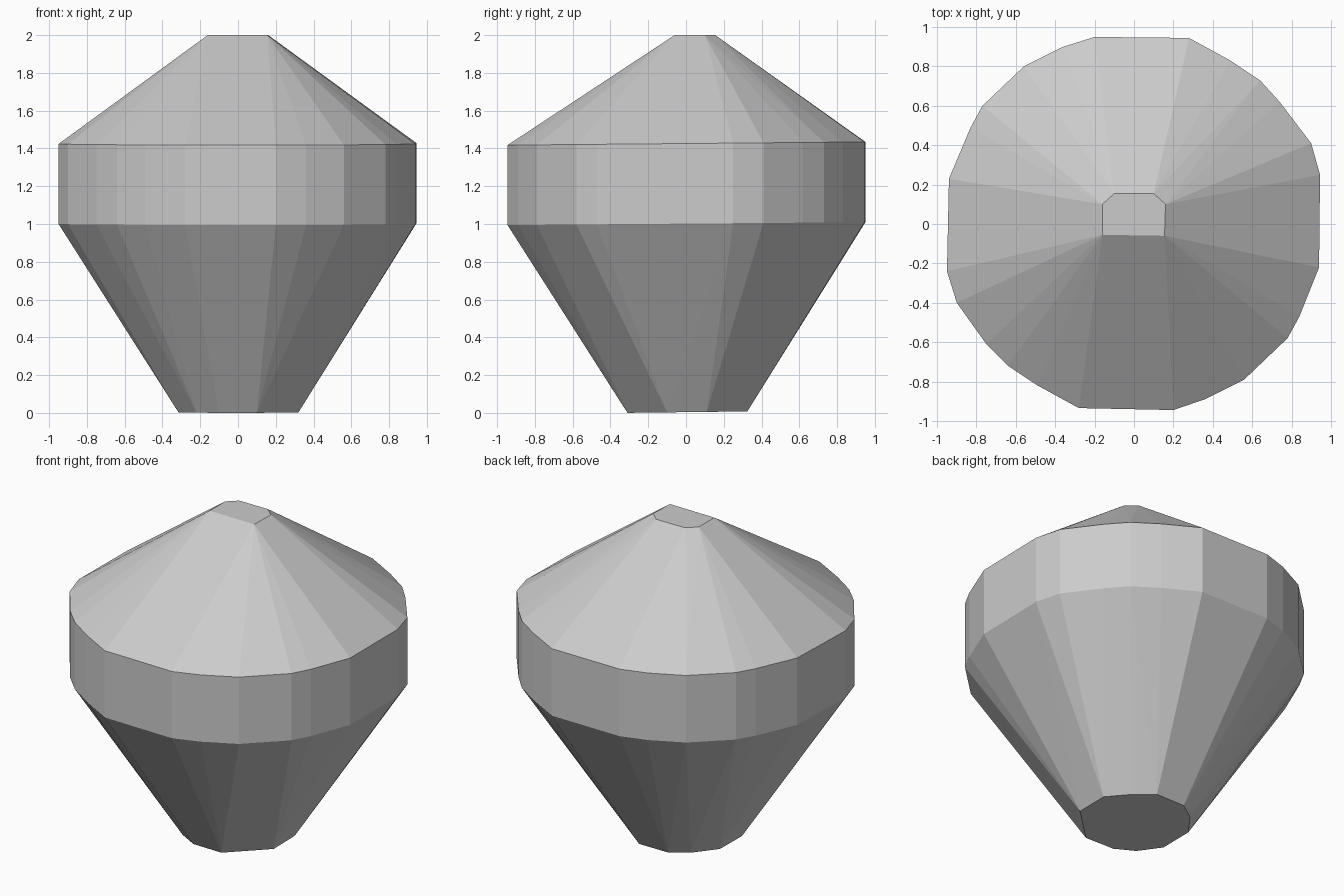
import bpy, bmesh

# Irregular cross-sections, read as x, y outlines
GIRDLE = [(-0.20, 0.95), (0.28, 0.945), (0.49, 0.83), (0.64, 0.73), (0.74, 0.62),
          (0.90, 0.41), (0.945, 0.25), (0.94, -0.22), (0.84, -0.47), (0.78, -0.58),
          (0.56, -0.79), (0.36, -0.89), (0.20, -0.945), (-0.28, -0.935), (-0.49, -0.82),
          (-0.64, -0.72), (-0.75, -0.61), (-0.90, -0.40), (-0.95, -0.24), (-0.94, 0.23),
          (-0.83, 0.49), (-0.77, 0.60), (-0.56, 0.80), (-0.36, 0.90)]
BASE = [(0.10, 0.325), (0.21, 0.235), (0.32, 0.11), (0.32, -0.10), (0.10, -0.31),
        (-0.10, -0.305), (-0.22, -0.24), (-0.315, -0.11), (-0.315, 0.11),
        (-0.21, 0.25), (-0.10, 0.325)]
TOP = [(-0.10, 0.155), (0.10, 0.155), (0.16, 0.10), (0.155, -0.06),
       (-0.16, -0.055), (-0.16, 0.10)]

grey = bpy.data.materials.new("stone grey")
grey.diffuse_color = (0.6, 0.6, 0.6, 1)

# Faceted body: hull around four slightly tilted outlines
bm = bmesh.new()
for outline, z, tilt in ((BASE, 0.004, 0.012), (GIRDLE, 1.002, 0.008),
                         (GIRDLE, 1.426, 0.009), (TOP, 2.0, 0.0)):
    for x, y in outline:
        bm.verts.new((x, y, z + tilt * y))
hull = bmesh.ops.convex_hull(bm, input=bm.verts)
loose = [v for v in bm.verts if not v.link_faces]
bmesh.ops.delete(bm, geom=loose, context='VERTS')
bmesh.ops.dissolve_limit(bm, angle_limit=0.01, verts=bm.verts, edges=bm.edges)
bmesh.ops.recalc_face_normals(bm, faces=bm.faces)

mesh = bpy.data.meshes.new("faceted_body")
bm.to_mesh(mesh)
bm.free()
mesh.materials.append(grey)
body = bpy.data.objects.new("faceted_body", mesh)
bpy.context.collection.objects.link(body)
